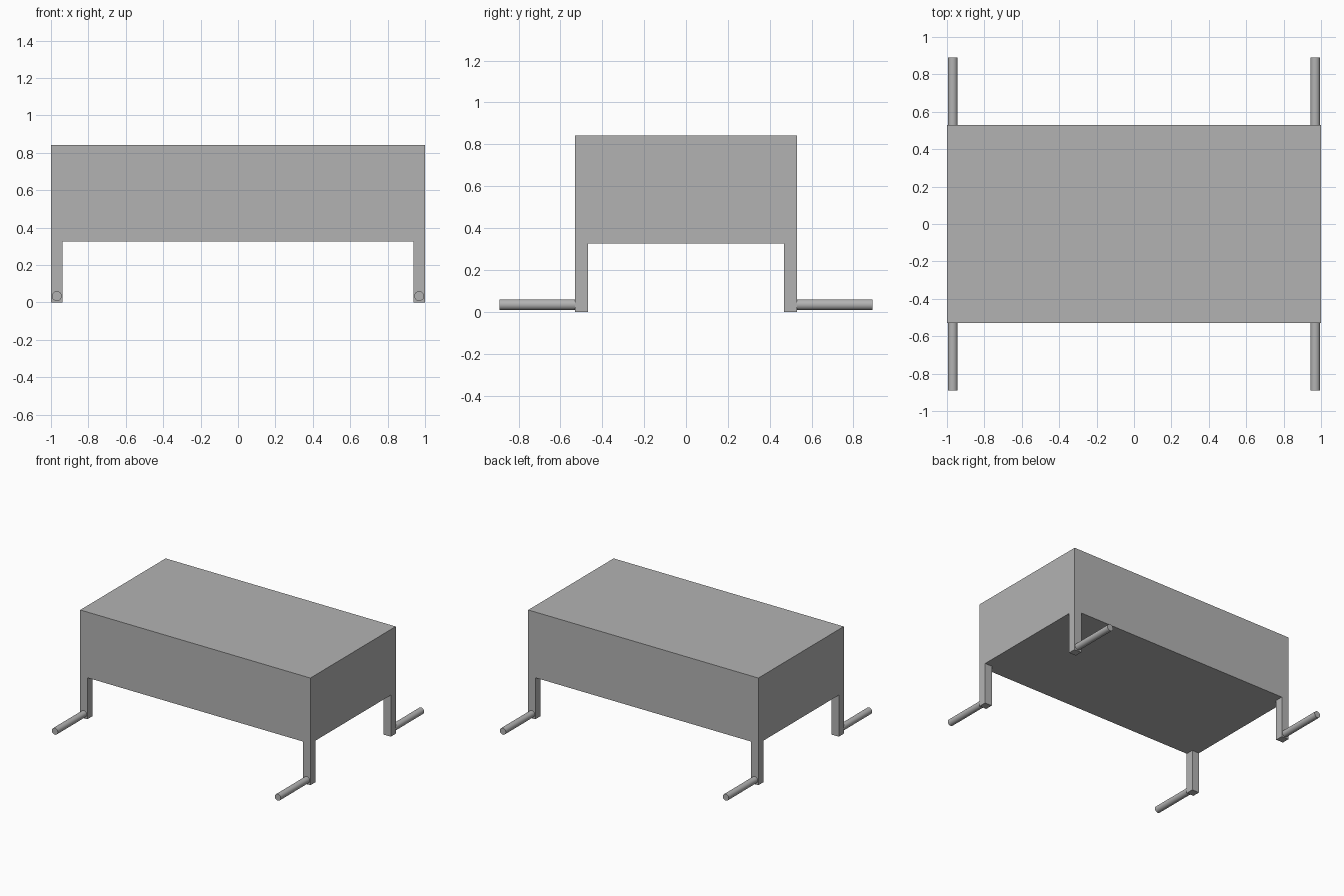
import bpy
import math

cube = bpy.data.objects.get("Cube")
if cube:
    bpy.data.objects.remove(cube, do_unlink=True)

# Single grey material
grey = bpy.data.materials.new("plain grey")
grey.use_nodes = True
colour = (0.45, 0.45, 0.45, 1)
grey.diffuse_color = colour
grey.node_tree.nodes["Principled BSDF"].inputs["Base Color"].default_value = colour

HALF_X, HALF_Y = 1.0, 0.53
BODY_BOTTOM, BODY_TOP = 0.326, 0.842
LEG = 0.062
ROD_RADIUS, ROD_END, ROD_Z = 0.026, 0.89, 0.034


def finish(name):
    obj = bpy.context.object
    obj.name = name
    obj.data.materials.append(grey)
    return obj


def box(name, centre, size):
    bpy.ops.mesh.primitive_cube_add(size=1, location=centre)
    obj = finish(name)
    obj.scale = size
    bpy.ops.object.transform_apply(location=False, rotation=False, scale=True)
    return obj


# Main block
box("body", (0, 0, (BODY_BOTTOM + BODY_TOP) / 2),
    (2 * HALF_X, 2 * HALF_Y, BODY_TOP - BODY_BOTTOM))

# Corner legs, each with a round rod pointing outwards at its foot
for x_name, sx in (("left", 1), ("right", -1)):
    for y_name, sy in (("front", -1), ("back", 1)):
        x = sx * (HALF_X - LEG / 2)
        box(f"{y_name}_{x_name}_leg",
            (x, sy * (HALF_Y - LEG / 2), BODY_BOTTOM / 2),
            (LEG, LEG, BODY_BOTTOM))
        bpy.ops.mesh.primitive_cylinder_add(
            vertices=32, radius=ROD_RADIUS, depth=ROD_END - HALF_Y,
            location=(x, sy * (HALF_Y + ROD_END) / 2, ROD_Z),
            rotation=(math.pi / 2, 0, 0))
        finish(f"{y_name}_{x_name}_rod")
        bpy.ops.object.shade_smooth_by_angle(angle=math.radians(30))
